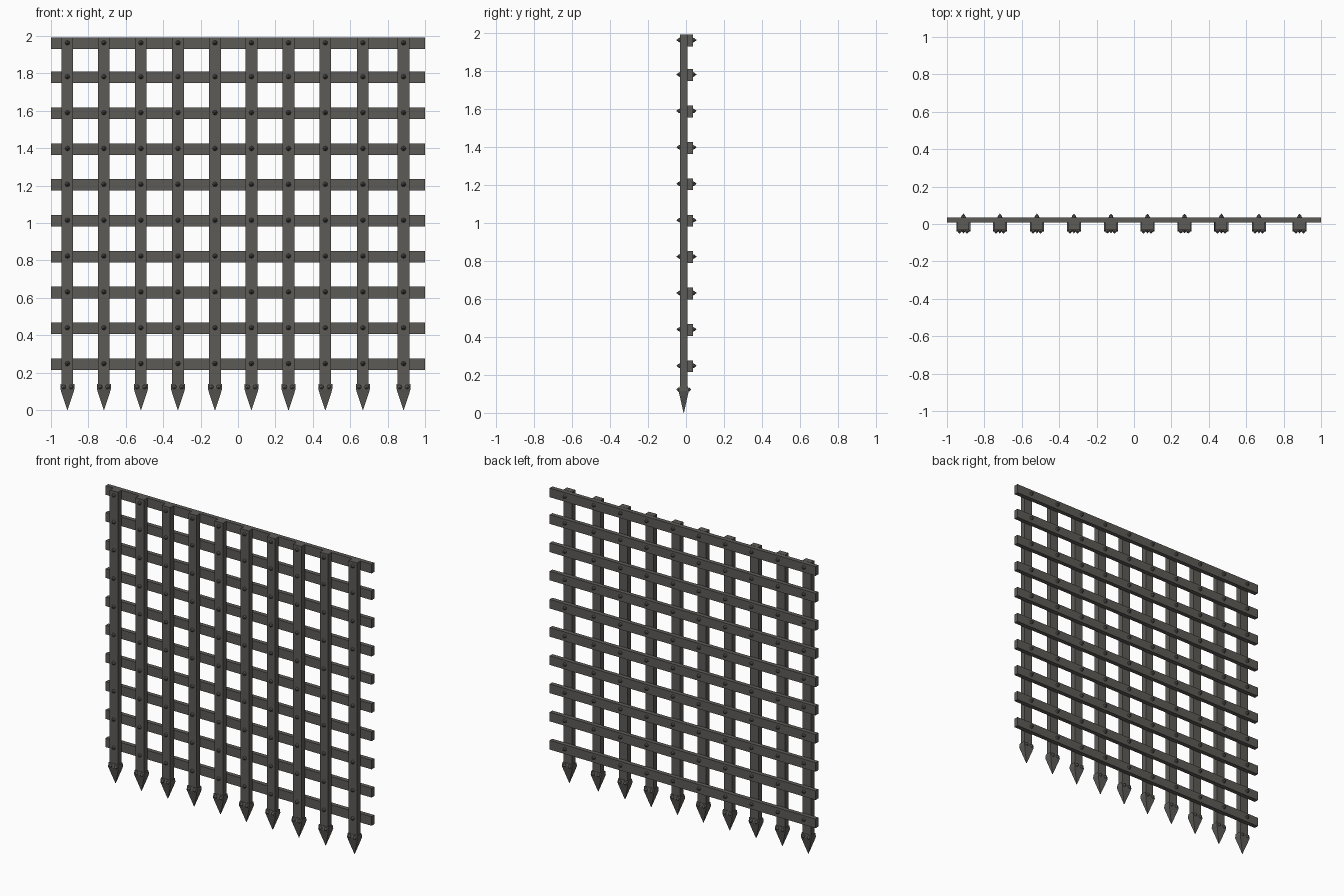
import bpy, bmesh, math
from mathutils import Matrix, Vector

if "Cube" in bpy.data.objects:
    bpy.data.objects.remove(bpy.data.objects["Cube"])


def material(name, rgb):
    m = bpy.data.materials.new(name)
    m.use_nodes = True
    m.diffuse_color = (*rgb, 1)
    m.node_tree.nodes["Principled BSDF"].inputs["Base Color"].default_value = (*rgb, 1)
    return m


iron = material("dark iron", (0.11, 0.105, 0.096))

BAR_X = [-0.912, -0.717, -0.519, -0.321, -0.123, 0.072, 0.27, 0.467, 0.668, 0.885]
RAIL_Z = [0.245 + i * 0.1917 for i in range(9)] + [1.96]
FRONT, JOIN, BACK = -0.031, 0.007, 0.036   # y of bar front, contact, rail back
MID = (FRONT + JOIN) / 2


def finish(name, bm):
    bmesh.ops.recalc_face_normals(bm, faces=bm.faces)
    me = bpy.data.meshes.new(name)
    bm.to_mesh(me)
    bm.free()
    me.materials.append(iron)
    ob = bpy.data.objects.new(name, me)
    bpy.context.collection.objects.link(ob)
    return ob


def box(name, lo, hi):
    lo, hi = Vector(lo), Vector(hi)
    bm = bmesh.new()
    bmesh.ops.create_cube(bm, size=1, matrix=Matrix.Translation((lo + hi) / 2)
                          @ Matrix.Diagonal((*(hi - lo), 1)))
    return finish(name, bm)


def rivet(bm, x, y, z, side, height=0.02):
    """Low domed stud whose point faces -y (side -1) or +y (side 1)."""
    turn = Matrix.Rotation(-side * math.pi / 2, 4, 'X')
    for r1, r2, a, b in ((0.013, 0.009, 0, 0.45), (0.009, 0, 0.45, 1)):
        centre = Vector((x, y + side * height * (a + b) / 2, z))
        bmesh.ops.create_cone(bm, segments=8, radius1=r1, radius2=r2,
                              depth=height * (b - a),
                              matrix=Matrix.Translation(centre) @ turn)


# Horizontal rails behind the bars
for i, z in enumerate(RAIL_Z):
    box(f"rail_{i + 1}", (-1, JOIN, z - 0.031), (1, BACK, z + 0.031))

# Vertical bars with spear points
SPEAR = [(0.14, 0.037, 0.022), (0.115, 0.038, 0.027), (0.09, 0.031, 0.021), (0, 0.001, 0.001)]
for i, x in enumerate(BAR_X):
    box(f"bar_{i + 1}", (x - 0.031, FRONT, 0.11), (x + 0.031, JOIN, 1.992))
    bm = bmesh.new()
    rings = [[bm.verts.new((x + sx * w, MID + sy * d, z))
              for sx, sy in ((-1, -1), (1, -1), (1, 1), (-1, 1))] for z, w, d in SPEAR]
    for a, b in zip(rings, rings[1:]):
        for k in range(4):
            bm.faces.new((a[k], a[k - 1], b[k - 1], b[k]))
    bm.faces.new(rings[0])
    bm.faces.new(rings[-1])
    finish(f"spear_point_{i + 1}", bm)

# Rivets at every crossing, front and back, and pairs on each spear point
bm = bmesh.new()
for x in BAR_X:
    for z in RAIL_Z:
        z = min(z + 0.003, 1.973)
        rivet(bm, x, FRONT, z, -1)
        rivet(bm, x, BACK, z, 1)
    for dx in (-0.02, 0.02):
        for side in (-1, 1):
            rivet(bm, x + dx, MID + side * 0.024, 0.123, side, 0.016)
finish("rivets", bm)
